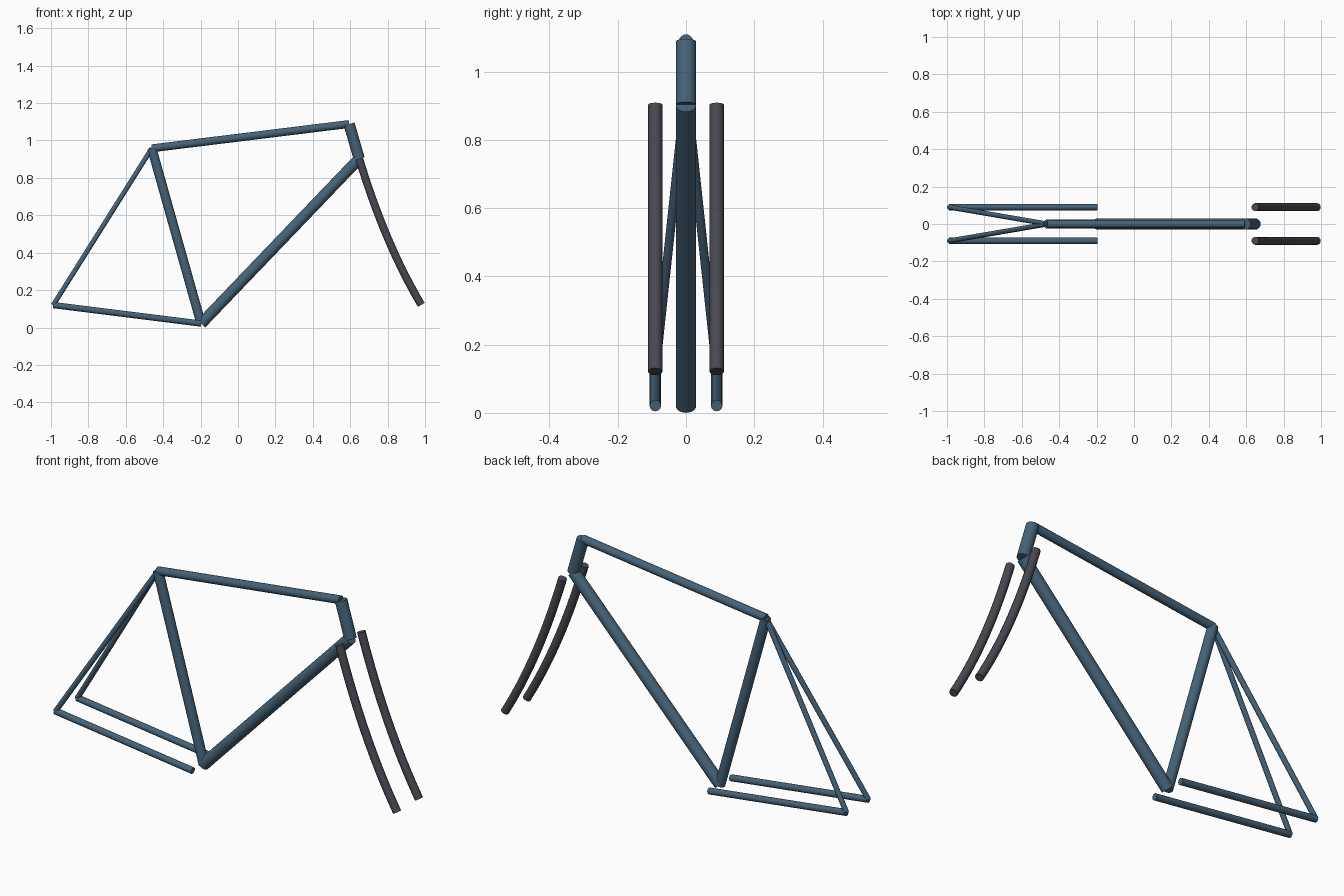
import bpy, math
from mathutils import Vector

if "Cube" in bpy.data.objects:
    bpy.data.objects.remove(bpy.data.objects["Cube"])


def material(name, color):
    m = bpy.data.materials.new(name)
    m.diffuse_color = color
    m.use_nodes = True
    m.node_tree.nodes["Principled BSDF"].inputs["Base Color"].default_value = m.diffuse_color
    return m


BLUE = material("blue_paint", (0.06, 0.125, 0.19, 1))
DARK = material("dark_paint", (0.065, 0.065, 0.085, 1))


def finish(obj, name, mat):
    obj.name = name
    obj.data.materials.append(mat)
    bpy.ops.object.shade_smooth_by_angle(angle=math.radians(40))
    return obj


def tube(name, a, b, r):
    """Straight capped tube between two points."""
    a, b = Vector(a), Vector(b)
    d = b - a
    bpy.ops.mesh.primitive_cylinder_add(
        vertices=24, radius=r, depth=d.length, location=(a + b) / 2,
        rotation=d.to_track_quat('Z', 'Y').to_euler())
    return finish(bpy.context.object, name, BLUE)


def curved_tube(name, a, ctrl, b, r):
    """Capped tube swept along a quadratic arc."""
    a, ctrl, b = Vector(a), Vector(ctrl), Vector(b)
    cu = bpy.data.curves.new(name, 'CURVE')
    cu.dimensions = '3D'
    cu.bevel_depth = r
    cu.bevel_resolution = 4
    cu.resolution_u = 16
    cu.use_fill_caps = True
    sp = cu.splines.new('BEZIER')
    sp.bezier_points.add(1)
    for p, co in zip(sp.bezier_points, (a, b)):
        h = co.lerp(ctrl, 2 / 3)
        p.handle_left_type = p.handle_right_type = 'FREE'
        p.co = co
        p.handle_left = h if co == b else 2 * co - h
        p.handle_right = h if co == a else 2 * co - h
    obj = bpy.data.objects.new(name, cu)
    bpy.context.collection.objects.link(obj)
    bpy.ops.object.select_all(action='DESELECT')
    obj.select_set(True)
    bpy.context.view_layer.objects.active = obj
    bpy.ops.object.convert(target='MESH')
    return finish(bpy.context.object, name, DARK)


# Frame joints
bottom = (-0.197, 0, 0.021)
seat = (-0.461, 0, 0.958)
head_top = (0.594, 0, 1.088)
head_low = (0.648, 0, 0.903)

# Main frame
tube("seat_tube", bottom, seat, 0.025)
tube("top_tube", seat, head_top, 0.021)
tube("head_tube", head_low, head_top, 0.03)
tube("down_tube", bottom, head_low, 0.03)

# Rear stays and fork blades on both sides
for side, y in (("right", -0.09), ("left", 0.09)):
    axle = (-0.988, y, 0.12)
    tube("chain_stay_" + side, (bottom[0], y, bottom[2]), axle, 0.0165)
    tube("seat_stay_" + side, axle, seat, 0.013)
    curved_tube("fork_blade_" + side, (head_low[0], y, head_low[2]),
                (0.785, y, 0.45), (0.98, y, 0.121), 0.021)
